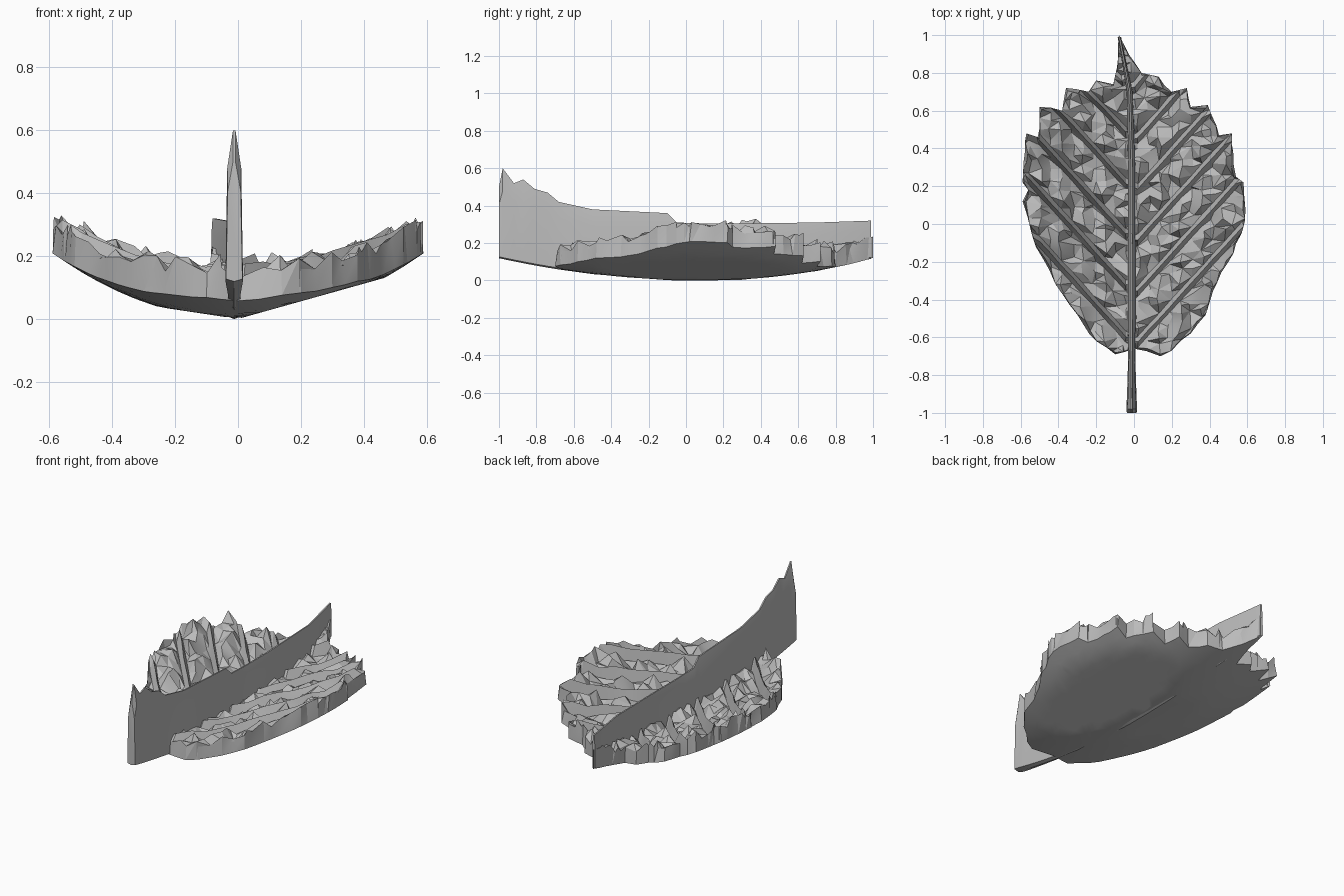
import bpy, bmesh, random
from mathutils import Vector
from mathutils.geometry import delaunay_2d_cdt

if "Cube" in bpy.data.objects:
    bpy.data.objects.remove(bpy.data.objects["Cube"])
rng = random.Random(7)

grey = bpy.data.materials.new("plain grey")
grey.use_nodes = True
colour = (0.5, 0.5, 0.5, 1)
grey.diffuse_color = colour
grey.node_tree.nodes["Principled BSDF"].inputs["Base Color"].default_value = colour


def underside(x, y):
    """Height of the cupped, keeled underside."""
    slope = 0.28 if x > 0 else 0.15
    lift = 0.145 if y > 0.1 else 0.1
    return max(slope * abs(x), 0.6 * x * x + lift * (y - 0.1) ** 2)


def rib_x(y):
    """The midrib bends to one side near the tip."""
    return -0.012 - 0.068 * max(0, (y - 0.5) / 0.5) ** 2


def finish(bm, name):
    bmesh.ops.recalc_face_normals(bm, faces=bm.faces)
    mesh = bpy.data.meshes.new(name)
    bm.to_mesh(mesh)
    bm.free()
    mesh.materials.append(grey)
    obj = bpy.data.objects.new(name, mesh)
    bpy.context.collection.objects.link(obj)
    mesh.polygons.foreach_set("use_smooth", [True] * len(mesh.polygons))
    mesh.set_sharp_from_angle(angle=0.3)
    return obj


# Serrated outline, anticlockwise from the notch at the stem
right_side = [(0, -.66), (.14, -.7), (.2, -.67), (.3, -.58), (.38, -.48),
              (.42, -.35), (.5, -.2), (.57, -.05), (.59, .08), (.58, .22),
              (.54, .25), (.52, .48), (.45, .47), (.39, .63), (.3, .62),
              (.28, .72), (.2, .7), (.13, .78), (.04, .8), (0, .86)]
left_side = [(-.08, 1), (-.09, .83), (-.11, .74), (-.2, .76), (-.24, .7),
             (-.36, .72), (-.38, .6), (-.5, .62), (-.51, .46), (-.57, .48),
             (-.59, .22), (-.56, .18), (-.59, .12), (-.55, -.02),
             (-.52, -.12), (-.45, -.24), (-.38, -.37), (-.3, -.48),
             (-.2, -.62), (-.1, -.69)]
corners = [Vector(p) for p in right_side + left_side]
outline = []
for i, a in enumerate(corners):
    b = corners[(i + 1) % len(corners)]
    outline.append(a)
    # small teeth between the larger ones
    out = Vector((b.y - a.y, a.x - b.x)).normalized()
    cuts = int((b - a).length / 0.05)
    for k in range(1, cuts):
        t = (k + rng.uniform(-.2, .2)) / cuts
        outline.append(a.lerp(b, t) + out * rng.uniform(-.008, .008))

# Side veins: a sharp ridge between two valleys, with loose crumples between
vein_gap = 0.27
vein_slope = 1.1
ridge_rows = [(-0.11, 0.075), (0, 0.13), (0.11, 0.065)]
crumple_rows = [(0.27, 0.105), (0.45, 0.09), (0.63, 0.105), (0.79, 0.09)]
points = list(outline)
heights = [rng.uniform(0.07, 0.125) for p in outline]
edges = []
for side in (-1, 1):
    for vein in range(-3, 6):
        first = -0.66 + vein * vein_gap + (0.03 if side < 0 else 0)
        for phase, thick in ridge_rows + crumple_rows:
            is_ridge = (phase, thick) in ridge_rows
            loose = 0.003 if is_ridge else 0.015
            rough = 0.012 if is_ridge else 0.025
            fold = 0 if is_ridge else 0.018
            for step in range(11):
                across = 0.032 + step * 0.057 + rng.uniform(-1, 1) * loose
                along = (first + phase * vein_gap + vein_slope * across
                         + rng.uniform(-1, 1) * loose)
                if is_ridge and step:
                    edges.append((len(points) - 1, len(points)))
                points.append(Vector((side * across + rib_x(along), along)))
                # crumples fold up and down across the veins
                heights.append(thick + rng.uniform(-1, 1) * rough
                               + fold * (-1) ** step)

# Leaf blade: crumpled top, smooth underside, upright jagged rim
loop = list(range(len(outline)))
verts, _, faces, origins, _, regions = delaunay_2d_cdt(points, edges, [loop], 1, 1e-5)
bm = bmesh.new()
top, bottom = {}, {}


def blade_vert(i):
    if i not in top:
        x, y = verts[i]
        base = underside(x, y)
        thick = heights[origins[i][0]] if origins[i] else rng.uniform(0.07, 0.125)
        on_rim = bool(origins[i]) and origins[i][0] < len(outline)
        pull = 1 - rng.uniform(0, 0.03) if on_rim else 1
        top[i] = bm.verts.new((x * pull, y * pull if y < 0.9 else y, base + thick))
        bottom[i] = bm.verts.new((x, y, base))


edge_use = {}
for face, region in zip(faces, regions):
    if not region:
        continue
    for i in face:
        blade_vert(i)
    bm.faces.new([top[i] for i in face])
    bm.faces.new([bottom[i] for i in reversed(face)])
    for a, b in zip(face, face[1:] + face[:1]):
        edge_use.setdefault(frozenset((a, b)), []).append((a, b))
for uses in edge_use.values():
    if len(uses) == 1:
        a, b = uses[0]
        bm.faces.new((top[b], top[a], bottom[a]))
        bm.faces.new((top[b], bottom[a], bottom[b]))
finish(bm, "leaf_blade")

# Midrib and stem: one tall upright fin, given as (y, crest height, half width)
crest = [(-1, .5, .026), (-.98, .6, .028), (-.92, .52, .026), (-.87, .54, .024),
         (-.81, .49, .022), (-.74, .47, .02), (-.68, .42, .019),
         (-.5, .38, .026), (-.1, .36, .024), (-.05, .31, .022),
         (.1, .305, .022), (.3, .305, .022), (.7, .31, .018), (.99, .32, .009)]
bm = bmesh.new()
sections = []
for y, z, wide in crest:
    x = rib_x(y)
    low = underside(x, y)
    shoulder = low + (z - low) * 0.75
    ring = [(x, low - .002), (x + wide, low + .006), (x + wide * .8, shoulder),
            (x + .004, z), (x - .004, z), (x - wide * .8, shoulder),
            (x - wide, low + .006)]
    sections.append([bm.verts.new((px, y, pz)) for px, pz in ring])
for s, t in zip(sections, sections[1:]):
    for i in range(len(s)):
        j = (i + 1) % len(s)
        bm.faces.new((s[i], s[j], t[j], t[i]))
bm.faces.new(sections[0])
bm.faces.new(sections[-1])
finish(bm, "midrib_and_stem")
